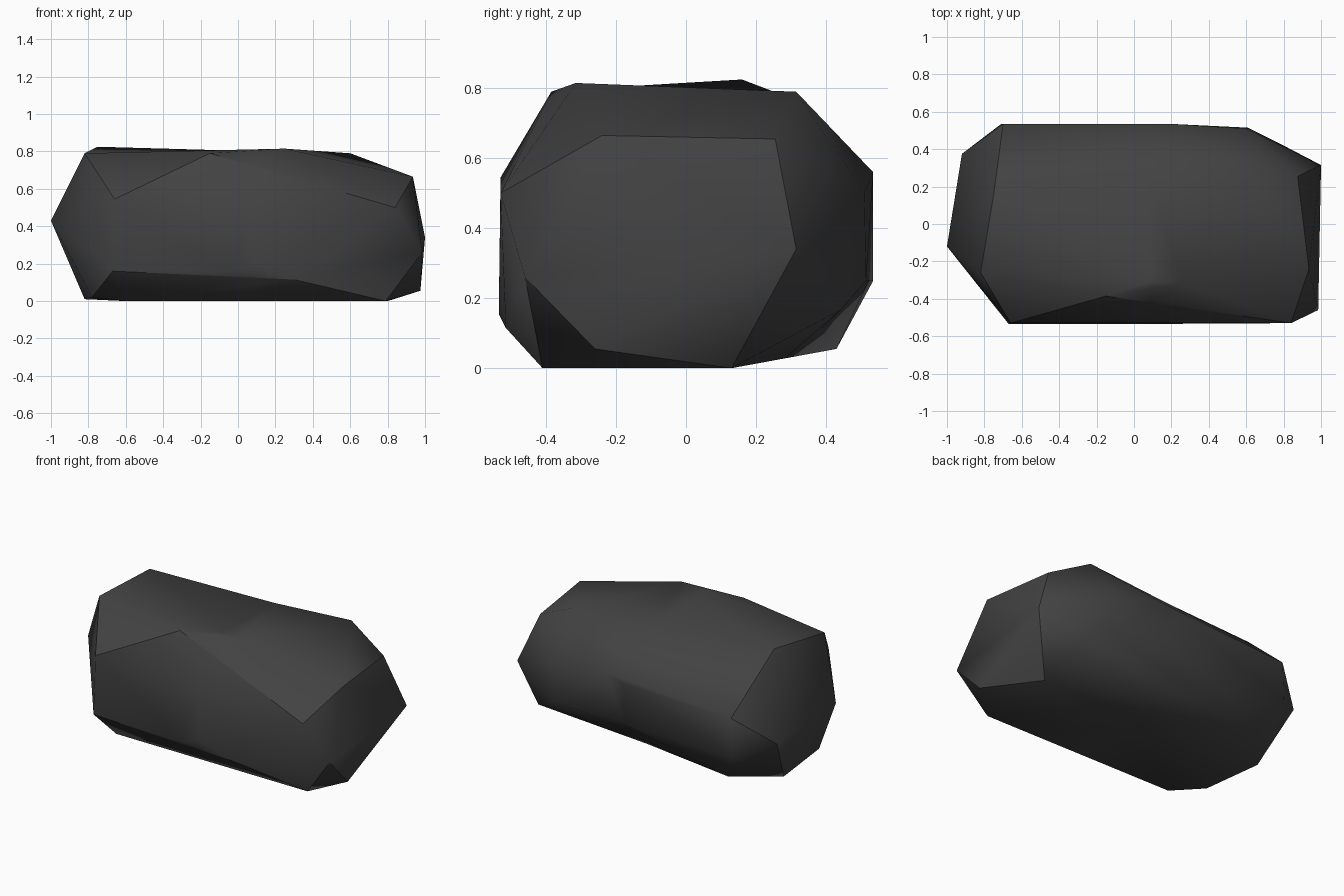
import bpy
import bmesh

default_cube = bpy.data.objects.get("Cube")
if default_cube:
    bpy.data.objects.remove(default_cube, do_unlink=True)


def make_material(name, colour):
    material = bpy.data.materials.new(name)
    material.use_nodes = True
    material.diffuse_color = colour
    shader = next(n for n in material.node_tree.nodes if n.type == "BSDF_PRINCIPLED")
    shader.inputs["Base Color"].default_value = colour
    shader.inputs["Roughness"].default_value = 0.9
    return material


# Corner points of the chipped stone, grouped by region
left_end = [(.935, -.24, .665), (.875, .255, .655), (1, .315, .34),
            (.985, -.46, .26), (.975, -.26, .055), (.76, .44, .165)]
right_end = [(-1, -.12, .43), (-.82, -.26, .79), (-.75, .16, .825),
             (-.92, .375, .33), (-.78, -.26, .02), (-.82, .16, .01)]
front_side = [(-.66, -.53, .545), (.84, -.53, .5), (-.67, -.535, .16),
              (-.03, -.535, .155), (.3, -.515, .115)]
back_side = [(-.71, .535, .25), (-.7, .535, .5), (.2, .535, .56),
             (.61, .515, .25), (.6, .51, .5), (-.61, .43, .055)]
crown = [(.25, -.315, .815), (.6, .315, .79), (-.15, -.385, .79)]
underside = [(.67, -.41, 0), (.79, -.41, 0), (.8, .13, 0), (-.6, -.4, 0)]

# Wrap the corners in a faceted hull
bm = bmesh.new()
for corner in left_end + right_end + front_side + back_side + crown + underside:
    bm.verts.new(corner)
hull = bmesh.ops.convex_hull(bm, input=bm.verts[:])
loose = {g for g in hull["geom_interior"] + hull["geom_unused"]
         if isinstance(g, bmesh.types.BMVert)}
bmesh.ops.delete(bm, geom=list(loose), context="VERTS")

# Shallow waist in the lower back edge and a slight dip across the crown
cut = bmesh.ops.bisect_plane(bm, geom=bm.verts[:] + bm.edges[:] + bm.faces[:],
                             plane_co=(.08, 0, 0), plane_no=(1, 0, 0))
for vert in (g for g in cut["geom_cut"] if isinstance(g, bmesh.types.BMVert)):
    if vert.co.y > .3 and vert.co.z < .2:
        vert.co.y -= .05
    elif vert.co.z > .8 and vert.co.y > -.25:
        vert.co.z -= .015
bmesh.ops.triangulate(bm, faces=bm.faces[:])
bmesh.ops.recalc_face_normals(bm, faces=bm.faces[:])
bm.normal_update()


def is_flank(face):
    """Front and end facets, which meet the rounded body at crisp edges."""
    return abs(face.normal.x) > .7 or face.normal.y < -.8


# Smooth shading, crisp where the flanks meet the body
for face in bm.faces:
    face.smooth = True
for edge in bm.edges:
    edge.smooth = len({is_flank(face) for face in edge.link_faces}) == 1

mesh = bpy.data.meshes.new("stone")
bm.to_mesh(mesh)
bm.free()
mesh.materials.append(make_material("charcoal grey", (.055, .055, .055, 1)))
stone = bpy.data.objects.new("stone", mesh)
bpy.context.collection.objects.link(stone)
